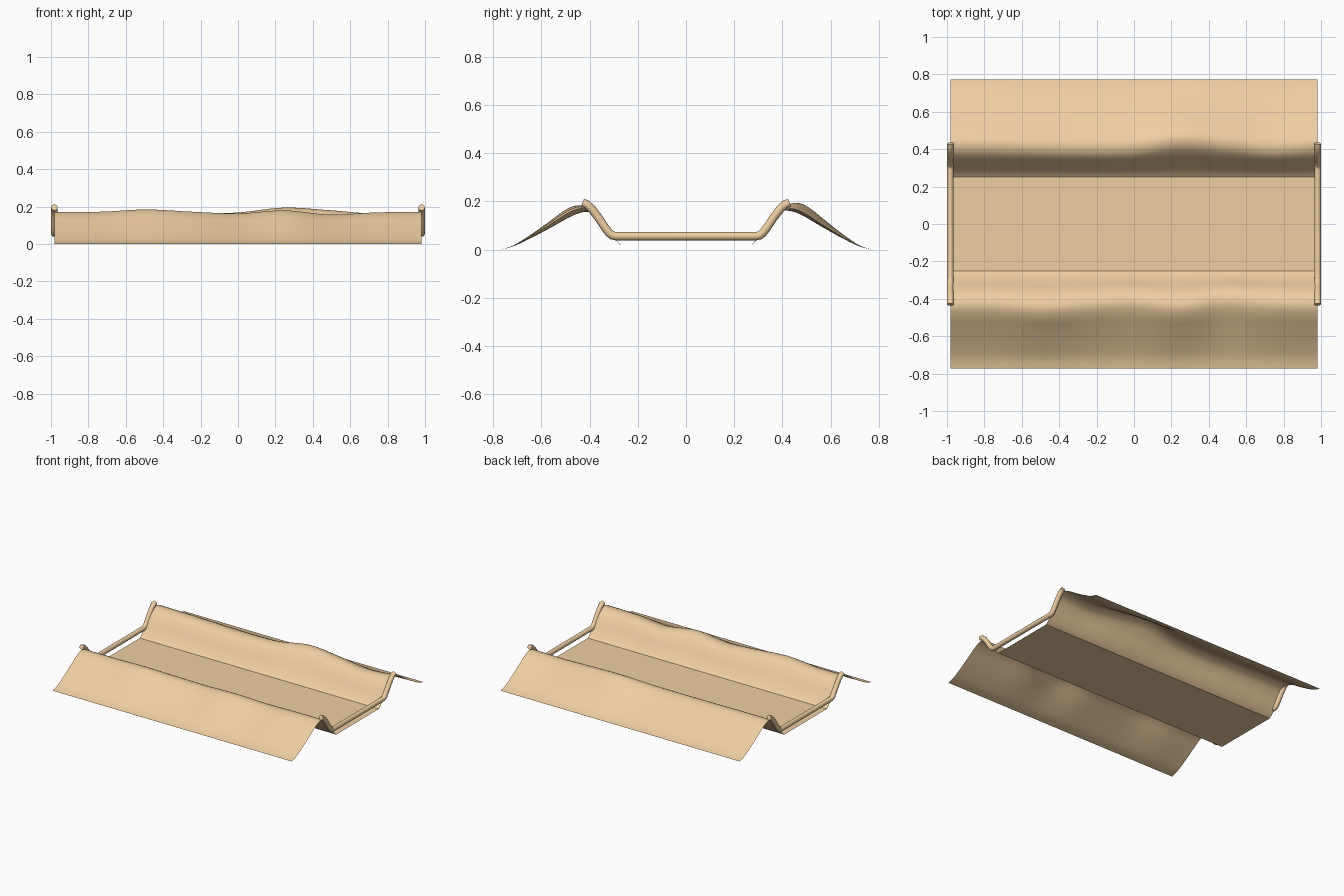
import bpy, math

if "Cube" in bpy.data.objects:
    bpy.data.objects.remove(bpy.data.objects["Cube"])

mat = bpy.data.materials.new("sand")
mat.diffuse_color = (0.86, 0.62, 0.36, 1)
mat.use_nodes = True
mat.node_tree.nodes["Principled BSDF"].inputs["Base Color"].default_value = mat.diffuse_color


def interp(pts, t):
    """Catmull-Rom through evenly spaced control tuples, t in 0..1"""
    n = len(pts) - 1
    i = min(int(t * n), n - 1)
    u = t * n - i
    a, b, c, d = (pts[max(0, min(n, k))] for k in (i - 1, i, i + 1, i + 2))
    return [0.5 * (2 * q + (r - p) * u + (2 * p - 5 * q + 4 * r - s) * u * u
                   + (3 * q - p - 3 * r + s) * u ** 3) for p, q, r, s in zip(a, b, c, d)]


def make_mesh(name, verts, faces):
    me = bpy.data.meshes.new(name)
    me.from_pydata(verts, [], faces)
    me.materials.append(mat)
    ob = bpy.data.objects.new(name, me)
    bpy.context.collection.objects.link(ob)
    return ob


# Bank cross-section (distance from the middle, height) from inner foot to outer foot
PROFILE = [(0.25, 0.0), (0.275, 0.022), (0.305, 0.06), (0.345, 0.12), (0.385, 0.159),
           (0.435, 0.172), (0.49, 0.153), (0.56, 0.108), (0.64, 0.058), (0.715, 0.017), (0.772, 0.0)]
# Crest heights along x for each bank
CREST = {"front_bank": (-1, [0.172, 0.172, 0.184, 0.172, 0.163, 0.179, 0.157, 0.168, 0.172]),
         "back_bank": (1, [0.172, 0.170, 0.166, 0.163, 0.168, 0.194, 0.180, 0.162, 0.172])}
NX, NP = 64, 40
for name, (side, crest) in CREST.items():
    verts, faces = [], []
    for i in range(NX + 1):
        x = -0.982 + 1.964 * i / NX
        h = interp([(c,) for c in crest], i / NX)[0]
        for j in range(NP + 1):
            y, z = interp(PROFILE, j / NP)
            # higher crests lean slightly outward
            lean = (h - 0.172) * 1.2 * z / 0.172
            verts.append((x, side * (y + lean), max(0, z * h / 0.172)))
    for i in range(NX):
        for j in range(NP):
            a = i * (NP + 1) + j
            f = (a, a + NP + 1, a + NP + 2, a + 1)
            faces.append(f if side > 0 else f[::-1])
    ob = make_mesh(name, verts, faces)
    ob.data.shade_smooth()

# Flat channel floor
make_mesh("channel_floor", [(-0.982, -0.25, 0), (0.982, -0.25, 0), (0.982, 0.25, 0), (-0.982, 0.25, 0)],
          [(0, 1, 2, 3)])

# Round end rims that follow the channel section
half = [(0.43, 0.195), (0.412, 0.188), (0.392, 0.170), (0.365, 0.135), (0.335, 0.090),
        (0.318, 0.068), (0.306, 0.059), (0.29, 0.056)]
path = [(-y, z) for y, z in half] + half[::-1]
for name, x in (("left_rim", -0.982), ("right_rim", 0.982)):
    cu = bpy.data.curves.new(name, 'CURVE')
    cu.dimensions = '3D'
    cu.bevel_depth = 0.0175
    cu.bevel_resolution = 4
    cu.use_fill_caps = True
    sp = cu.splines.new('POLY')
    sp.points.add(len(path) - 1)
    for p, (y, z) in zip(sp.points, path):
        p.co = (x, y, z, 1)
    sp.use_smooth = True
    cu.materials.append(mat)
    ob = bpy.data.objects.new(name, cu)
    bpy.context.collection.objects.link(ob)
